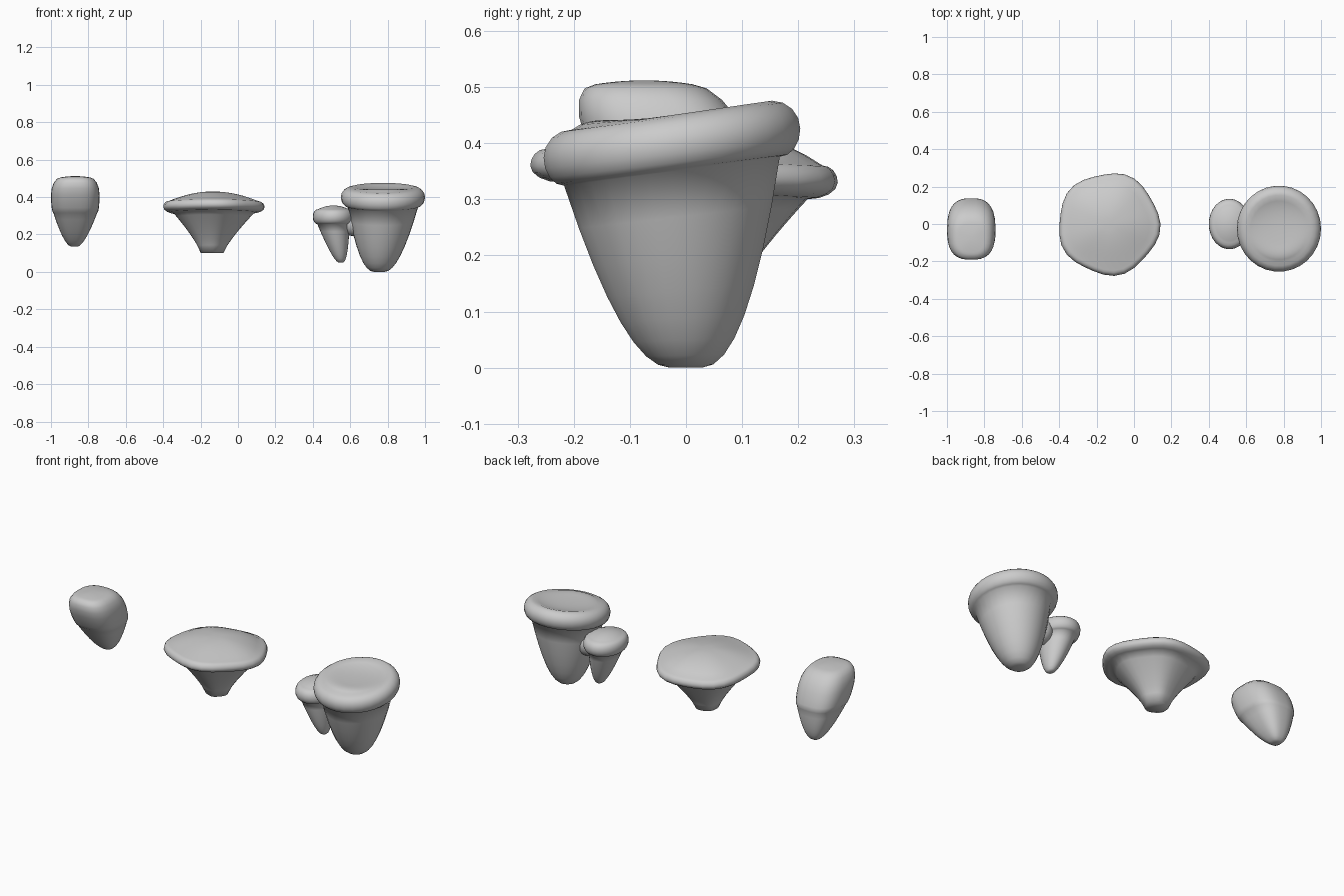
import bpy, bmesh
from math import cos, sin, pi, copysign
from mathutils import Vector, Matrix

cube = bpy.data.objects.get("Cube")
if cube:
    bpy.data.objects.remove(cube, do_unlink=True)

GREY = (0.6, 0.6, 0.6, 1)
stone = bpy.data.materials.new("grey stone")
stone.use_nodes = True
stone.diffuse_color = GREY
stone.node_tree.nodes["Principled BSDF"].inputs["Base Color"].default_value = GREY

SEGMENTS = 30
STEPS = 8


def finish(name, bm):
    """Turn a bmesh into a smooth stone object."""
    for face in bm.faces:
        face.smooth = True
    mesh = bpy.data.meshes.new(name)
    bm.to_mesh(mesh)
    bm.free()
    mesh.materials.append(stone)
    bpy.context.collection.objects.link(bpy.data.objects.new(name, mesh))


def floating_rock(name, foot, rim, half_x, half_y, thick, tip, neck, lip, flare,
                  dome, lean=0.0, rise=0.0, shift=0.0, power=1.0, wobble=0.0, phase=0.0):
    """Stem from foot to neck, rounded rim band, then a domed or sunken top.
    Widths tip, neck and lip are fractions of the rim's half sizes."""
    foot, rim = Vector(foot), Vector(rim)
    axis = Vector((0, lean, thick))
    rings = []  # centre, width fraction, rise to the back

    # Stem: width grows evenly while height follows a power curve
    for k in range(STEPS):
        u = k / STEPS
        t = u ** flare
        rings.append((foot.lerp(rim - axis, t), neck * (tip + (1 - tip) * u), rise * t))

    # Rim: half an ellipse, from the neck out and back in to the lip
    for k in range(STEPS + 1):
        a = pi * (k / STEPS - 0.5)
        inner = neck if a < 0 else lip
        rings.append((rim + axis * sin(a), inner + (1 - inner) * cos(a), rise))

    # Top: parabola whose centre may slide forward
    for k in range(1, STEPS):
        u = 1 - k / STEPS
        centre = rim + axis + Vector((0, shift * (1 - u), dome * (1 - u * u)))
        rings.append((centre, lip * u, rise * u ** 4))

    bm = bmesh.new()
    loops = []
    for centre, width, lift in rings:
        loop = []
        for i in range(SEGMENTS):
            a = 2 * pi * i / SEGMENTS
            r = width * (1 + wobble * cos(5 * (a - phase)))
            c, s = (copysign(abs(n) ** power, n) for n in (cos(a), sin(a)))
            offset = Vector((half_x * r * c, half_y * r * s, lift * s))
            loop.append(bm.verts.new(centre + offset))
        loops.append(loop)
    for low, high in zip(loops, loops[1:]):
        for i in range(SEGMENTS):
            bm.faces.new((low[i - 1], low[i], high[i], high[i - 1]))
    bm.faces.new(reversed(loops[0]))
    bm.faces.new(loops[-1])
    finish(name, bm)


# Leaning boulder with squared sides
floating_rock("small_rock", foot=(-0.875, 0.07, 0.135), rim=(-0.87, -0.035, 0.41),
              half_x=0.13, half_y=0.145, thick=0.095, tip=0.15, neck=0.9, lip=0.6,
              flare=1.6, dome=0.007, lean=-0.04, power=0.75)

# Broad island with a domed top and a five-lobed rim
floating_rock("wide_island", foot=(-0.14, 0.01, 0.1), rim=(-0.135, 0, 0.345),
              half_x=0.27, half_y=0.272, thick=0.03, tip=0.28, neck=0.8, lip=0.9,
              flare=0.8, dome=0.055, rise=-0.015, wobble=0.03, phase=pi * 7 / 6)

# Tall island with a thick rim that rises into a lip at the back
floating_rock("tall_island", foot=(0.755, 0, 0), rim=(0.775, -0.025, 0.4),
              half_x=0.225, half_y=0.23, thick=0.05, tip=0.15, neck=0.84, lip=0.78,
              flare=2, dome=-0.01, rise=0.026, shift=-0.07)

# Little island beside the tall one
floating_rock("side_island", foot=(0.55, 0, 0.05), rim=(0.51, 0, 0.295),
              half_x=0.11, half_y=0.135, thick=0.04, tip=0.15, neck=0.78, lip=0.75,
              flare=1.6, dome=0.02)

# Web of stone joining the two stems
web = bmesh.new()
bmesh.ops.create_uvsphere(web, u_segments=16, v_segments=8, radius=0.07,
                          matrix=Matrix.Translation((0.62, 0, 0.26)))
finish("stem_web", web)
